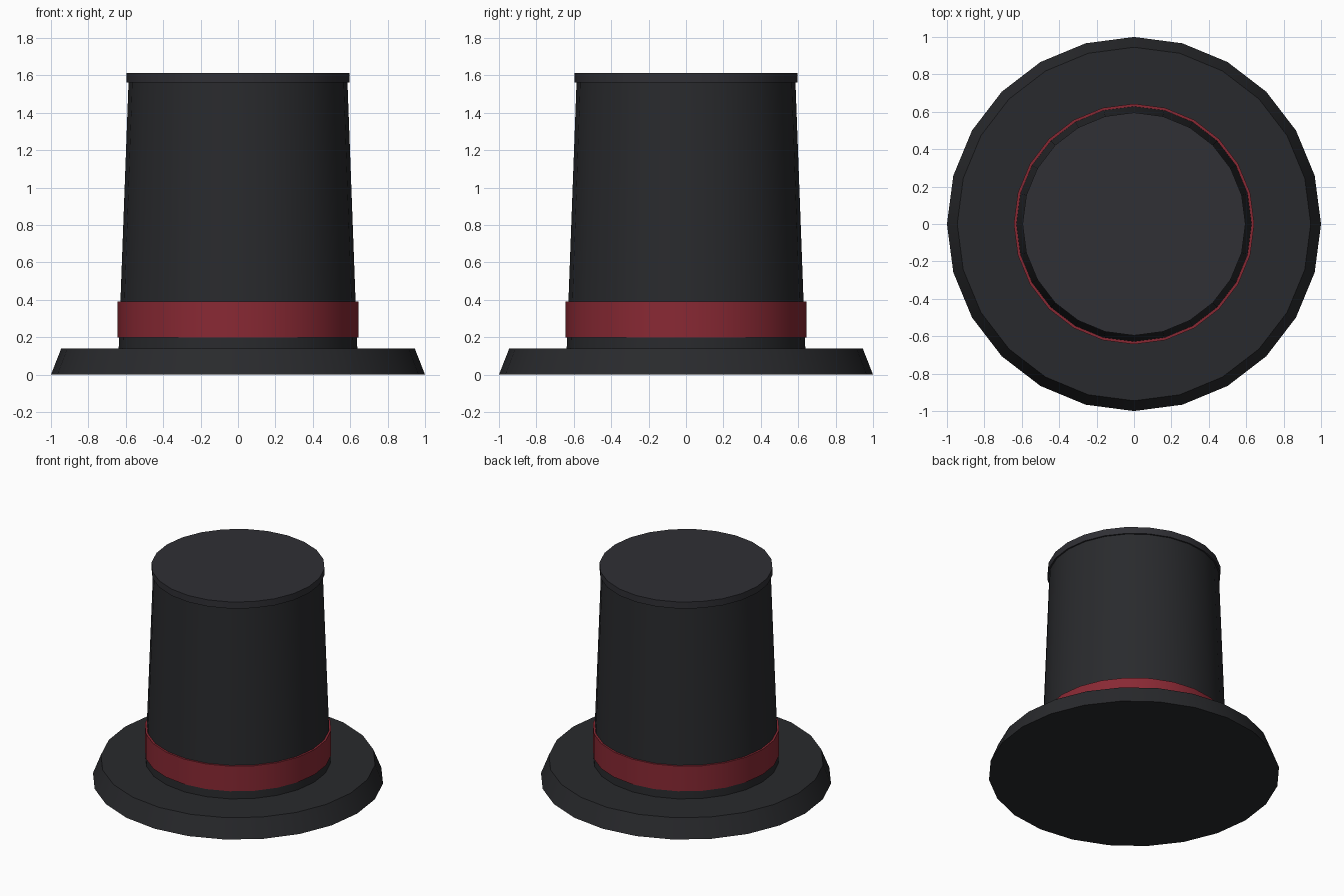
import bpy
import math

if "Cube" in bpy.data.objects:
    bpy.data.objects.remove(bpy.data.objects["Cube"])

SIDES = 24


def material(name, rgb):
    mat = bpy.data.materials.new(name)
    mat.diffuse_color = (*rgb, 1.0)
    mat.use_nodes = True
    mat.node_tree.nodes["Principled BSDF"].inputs["Base Color"].default_value = mat.diffuse_color
    return mat


def tapered_ring(name, r_bottom, r_top, z_bottom, z_top, mat):
    """Closed 24-sided drum, smooth round the side with sharp rims."""
    bpy.ops.mesh.primitive_cone_add(
        vertices=SIDES, radius1=r_bottom, radius2=r_top,
        depth=z_top - z_bottom, location=(0, 0, (z_bottom + z_top) / 2))
    obj = bpy.context.object
    obj.name = name
    obj.data.materials.append(mat)
    bpy.ops.object.shade_smooth_by_angle(angle=math.radians(30))
    return obj


felt = material("black_felt", (0.022, 0.023, 0.026))
cap_felt = material("cap_felt", (0.029, 0.029, 0.035))
ribbon = material("red_ribbon", (0.25, 0.022, 0.034))

# Brim with sloping edge
tapered_ring("brim", 1.0, 0.945, 0.0, 0.14, felt)
# Tall crown narrowing upward
tapered_ring("crown", 0.638, 0.585, 0.14, 1.57, felt)
# Ribbon round the foot of the crown
tapered_ring("hat_band", 0.643, 0.643, 0.20, 0.39, ribbon)
# Slightly overhanging flat top
tapered_ring("crown_cap", 0.596, 0.596, 1.563, 1.613, cap_felt)
